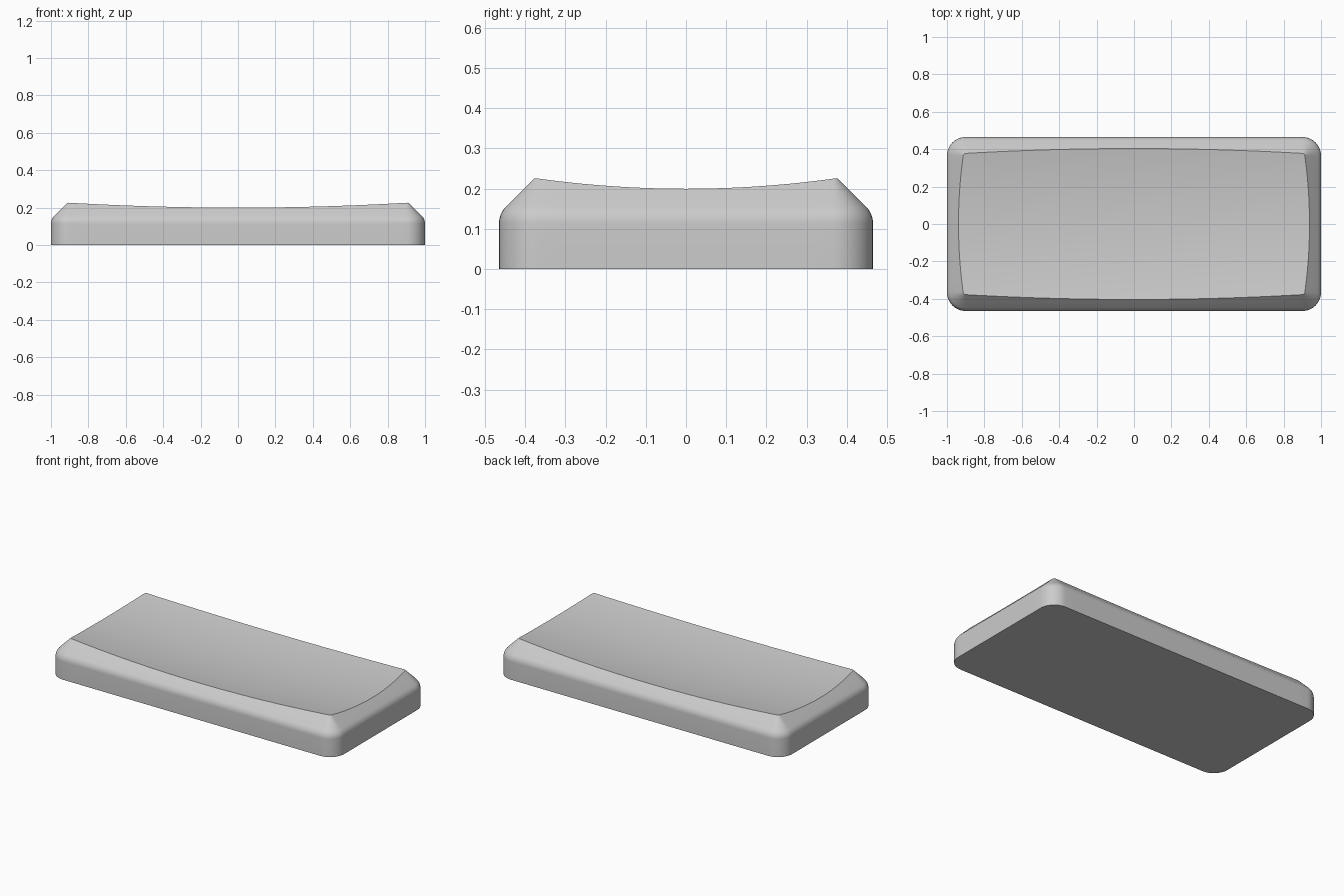
import bpy, bmesh, math
from mathutils import Vector

cube = bpy.data.objects.get("Cube")
if cube:
    bpy.data.objects.remove(cube, do_unlink=True)

HALF_X, HALF_Y, RADIUS = 1.0, 0.465, 0.1   # footprint
SHOULDER = 0.138                           # height where wall meets chamfer
FILLET = 0.06                              # rounding between wall and chamfer


def dish(x, y):
    """Height of the shallow concave top."""
    return 0.167 + 0.037 * x * x + 0.2 * y * y


def outline():
    """Rounded rectangle as (point, outward normal) pairs, counter-clockwise."""
    cx, cy = HALF_X - RADIUS, HALF_Y - RADIUS
    pts = []
    for k, (sx, sy) in enumerate([(1, 1), (-1, 1), (-1, -1), (1, -1)]):
        for i in range(11):
            a = math.pi / 2 * (k + i / 10)
            n = Vector((math.cos(a), math.sin(a)))
            pts.append((Vector((sx * cx, sy * cy)) + n * RADIUS, n))
        # straight run to the next corner
        p, n = pts[-1]
        length, steps = (2 * cx, 28) if k % 2 == 0 else (2 * cy, 14)
        along = Vector((-n.y, n.x))
        for i in range(1, steps):
            pts.append((p + along * length * i / steps, n))
    return pts


def rim_inset(p, n):
    """Inset at which the chamfer meets the dished top."""
    d = 0.06
    for _ in range(20):
        q = p - n * d
        d = min(dish(q.x, q.y) - SHOULDER, RADIUS * 0.95)
    return d


base = outline()
rim = [rim_inset(p, n) for p, n in base]
bm = bmesh.new()
rings = []


def add_ring(coords):
    ring = [bm.verts.new(c) for c in coords]
    if rings:
        last = rings[-1]
        for i in range(len(ring)):
            j = (i + 1) % len(ring)
            bm.faces.new((last[i], last[j], ring[j], ring[i]))
    rings.append(ring)


# Vertical wall and rounded shoulder
add_ring([(p.x, p.y, 0) for p, n in base])
tangent = FILLET * math.tan(math.pi / 8)
for i in range(7):
    a = math.pi / 4 * i / 6
    d = FILLET * (1 - math.cos(a))
    z = SHOULDER - tangent + FILLET * math.sin(a)
    add_ring([(*(p - n * d), z) for p, n in base])

# Sloped chamfer up to the rim
start = d
for t in (0.5, 1.0):
    add_ring([(*(p - n * (start + (r - start) * t)), SHOULDER + start + (r - start) * t)
              for (p, n), r in zip(base, rim)])

# Dished top, closing towards the centre
rim_pts = [v.co.copy() for v in rings[-1]]
for i in range(1, 14):
    s = 1 - i / 14
    add_ring([(c.x * s, c.y * s, dish(c.x * s, c.y * s)) for c in rim_pts])
centre = bm.verts.new((0, 0, dish(0, 0)))
last = rings[-1]
for i in range(len(last)):
    bm.faces.new((last[i], last[(i + 1) % len(last)], centre))

# Flat underside
bm.faces.new(list(reversed(rings[0])))
bmesh.ops.recalc_face_normals(bm, faces=bm.faces)

mesh = bpy.data.meshes.new("dished_slab")
bm.to_mesh(mesh)
bm.free()
slab = bpy.data.objects.new("dished_slab", mesh)
bpy.context.collection.objects.link(slab)

grey = bpy.data.materials.new("light_grey")
grey.use_nodes = True
grey.diffuse_color = (0.6, 0.6, 0.6, 1)
grey.node_tree.nodes["Principled BSDF"].inputs["Base Color"].default_value = (0.6, 0.6, 0.6, 1)
mesh.materials.append(grey)

bpy.ops.object.select_all(action='DESELECT')
slab.select_set(True)
bpy.context.view_layer.objects.active = slab
bpy.ops.object.shade_smooth_by_angle(angle=math.radians(25))
